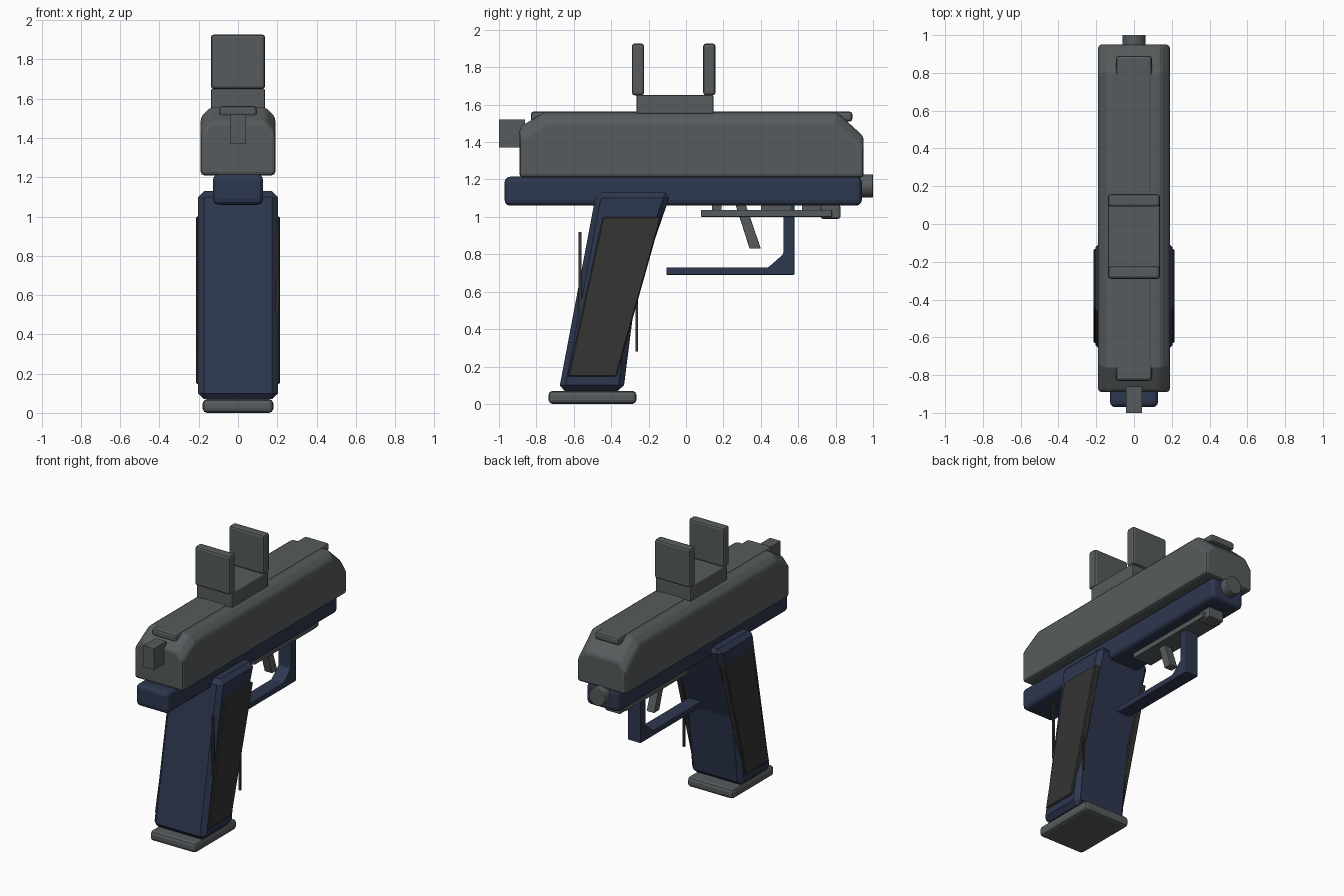
import bpy, bmesh, math
from mathutils import Matrix

if "Cube" in bpy.data.objects:
    bpy.data.objects.remove(bpy.data.objects["Cube"])


def material(name, rgb):
    m = bpy.data.materials.new(name)
    m.diffuse_color = (*rgb, 1)
    m.use_nodes = True
    m.node_tree.nodes["Principled BSDF"].inputs["Base Color"].default_value = m.diffuse_color
    return m


GREY = material("grey_metal", (0.095, 0.105, 0.109))
NAVY = material("navy_polymer", (0.027, 0.038, 0.077))
DARK = material("dark_rubber", (0.036, 0.035, 0.034))


def finish(name, bm, mat, bevel=0.0, segments=2, smooth=False):
    bmesh.ops.recalc_face_normals(bm, faces=bm.faces)
    mesh = bpy.data.meshes.new(name)
    bm.to_mesh(mesh)
    bm.free()
    mesh.materials.append(mat)
    ob = bpy.data.objects.new(name, mesh)
    bpy.context.collection.objects.link(ob)
    if bevel:
        mod = ob.modifiers.new("edge_bevel", "BEVEL")
        mod.width = bevel
        mod.segments = segments
        mod.limit_method = "ANGLE"
        mod.angle_limit = math.radians(35)
    if smooth:
        bpy.ops.object.select_all(action="DESELECT")
        ob.select_set(True)
        bpy.context.view_layer.objects.active = ob
        bpy.ops.object.shade_smooth_by_angle(angle=math.radians(35))
    return ob


def prism(points, x0, x1):
    """Extrude a (y, z) side profile from x0 to x1."""
    bm = bmesh.new()
    face = bm.faces.new([bm.verts.new((x0, y, z)) for y, z in points])
    ext = bmesh.ops.extrude_face_region(bm, geom=[face])["geom"]
    bmesh.ops.translate(bm, vec=(x1 - x0, 0, 0),
                        verts=[v for v in ext if isinstance(v, bmesh.types.BMVert)])
    bmesh.ops.recalc_face_normals(bm, faces=bm.faces)
    return bm


def box(name, x, y, z, mat, bevel=0.0, segments=2):
    pts = [(y[0], z[0]), (y[1], z[0]), (y[1], z[1]), (y[0], z[1])]
    return finish(name, prism(pts, *x), mat, bevel, segments)


def cylinder_y(name, radius, y, z, mat, bevel=0.0):
    bm = bmesh.new()
    bmesh.ops.create_cone(bm, cap_ends=True, segments=32, radius1=radius,
                          radius2=radius, depth=y[1] - y[0])
    bm.transform(Matrix.Translation((0, sum(y) / 2, z)) @ Matrix.Rotation(math.pi / 2, 4, "X"))
    return finish(name, bm, mat, bevel, smooth=True)


# Upper slide: sloped ends, long top edges chamfered
bm = prism([(-0.89, 1.21), (0.95, 1.21), (0.95, 1.43), (0.81, 1.557),
            (-0.76, 1.557), (-0.89, 1.48)], -0.19, 0.19)
top_edges = [e for e in bm.edges
             if abs(e.verts[0].co.x - e.verts[1].co.x) < 1e-4
             and all(v.co.z > 1.4 for v in e.verts)]
bmesh.ops.bevel(bm, geom=top_edges, offset=0.05, segments=1, affect="EDGES", profile=0.5)
finish("slide", bm, GREY, 0.018)

# Raised rib along the slide top, and the rear block
box("top_rib", (-0.095, 0.095), (-0.83, 0.89), (1.51, 1.563), GREY, 0.015)
box("rear_block", (-0.042, 0.042), (-1.0, -0.86), (1.37, 1.52), GREY)

# Lower frame and muzzle
box("frame", (-0.128, 0.128), (-0.97, 0.94), (1.06, 1.215), NAVY, 0.03, 3)
cylinder_y("muzzle", 0.062, (0.90, 1.0), 1.165, GREY, 0.004)

# Sight: base with two upright plates
box("sight_base", (-0.138, 0.138), (-0.265, 0.147), (1.55, 1.652), GREY, 0.008)
for label, y in (("rear", -0.29), ("front", 0.092)):
    box(label + "_sight_plate", (-0.138, 0.138), (y, y + 0.066), (1.65, 1.927), GREY, 0.015)

# Grip with side panels and base plate
finish("grip", prism([(-0.68, 0.07), (-0.335, 0.07), (-0.27, 0.58), (-0.08, 1.13),
                      (-0.48, 1.13)], -0.203, 0.203), NAVY, 0.03, 1)
for label, side in (("left", -1), ("right", 1)):
    finish(label + "_grip_panel",
           prism([(-0.63, 0.147), (-0.372, 0.147), (-0.132, 1.0), (-0.445, 1.0)],
                 side * 0.17, side * 0.214), DARK, 0.006, 1)
box("grip_base", (-0.18, 0.18), (-0.735, -0.265), (0, 0.07), GREY, 0.022)

# Thin rods beside the grip
box("rear_rod", (0.194, 0.207), (-0.574, -0.56), (0.5, 0.92), DARK)
box("front_rod", (0.194, 0.207), (-0.27, -0.256), (0.28, 0.7), DARK)

# Trigger group under the frame
box("trigger_plate", (-0.075, 0.075), (0.08, 0.78), (1.0, 1.037), GREY, 0.005)
box("plate_end", (-0.06, 0.06), (0.72, 0.825), (0.99, 1.065), GREY, 0.01)
for i, (a, b) in enumerate(((0.14, 0.19), (0.40, 0.56), (0.62, 0.72))):
    box("plate_spacer_%d" % (i + 1), (-0.05, 0.05), (a, b), (1.03, 1.065), GREY)
finish("trigger", prism([(0.265, 1.065), (0.32, 1.065), (0.40, 0.83), (0.34, 0.83)],
                        -0.03, 0.03), GREY, 0.004)

# Trigger guard: lower bar, upright and angled inner corner in one profile
finish("trigger_guard", prism([(-0.105, 0.69), (0.58, 0.69), (0.58, 1.065), (0.52, 1.065),
                               (0.52, 0.80), (0.44, 0.73), (-0.105, 0.73)],
                              -0.05, 0.05), NAVY, 0.006)
